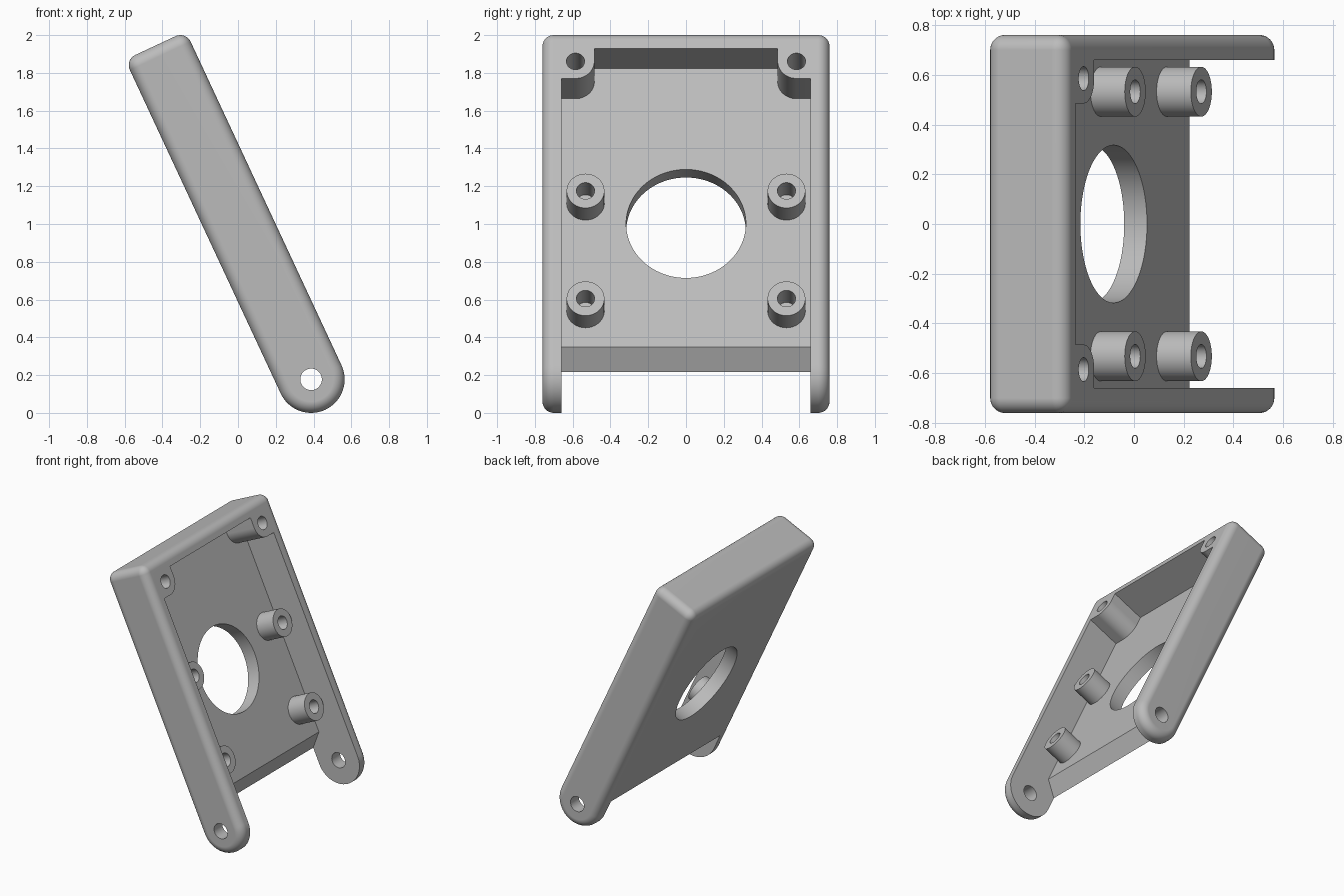
import bpy, bmesh
from math import radians, pi, cos, sin
from mathutils import Matrix, Vector

if "Cube" in bpy.data.objects:
    bpy.data.objects.remove(bpy.data.objects["Cube"])

# Local frame: x = out of the open face, y = width, z = along the arms from the pivot
TILT, PIVOT = radians(-25), (0.387, 0, 0.1775)
R = 0.1775              # half thickness and arm end radius
HALF_W, INNER_W = 0.76, 0.66
TOP, INNER_TOP = 1.95, 1.851
FLOOR = -0.0765         # inner face of the back plate
FLOOR_END = 0.226

grey = bpy.data.materials.new("grey plastic")
grey.use_nodes = True
grey.diffuse_color = (0.5, 0.5, 0.5, 1)
grey.node_tree.nodes["Principled BSDF"].inputs["Base Color"].default_value = (0.5, 0.5, 0.5, 1)


def make_object(name, bm):
    bmesh.ops.recalc_face_normals(bm, faces=bm.faces)
    mesh = bpy.data.meshes.new(name)
    bm.to_mesh(mesh)
    bm.free()
    mesh.materials.append(grey)
    obj = bpy.data.objects.new(name, mesh)
    bpy.context.collection.objects.link(obj)
    return obj


def prism(name, points, direction):
    """Extrude a closed outline along a direction."""
    bm = bmesh.new()
    face = bm.faces.new([bm.verts.new(p) for p in points])
    result = bmesh.ops.extrude_face_region(bm, geom=[face], use_keep_orig=True)
    moved = [g for g in result["geom"] if isinstance(g, bmesh.types.BMVert)]
    bmesh.ops.translate(bm, verts=moved, vec=Vector(direction))
    return make_object(name, bm)


def rod(name, radius, length, centre, axis="X", sides=48):
    bm = bmesh.new()
    turn = Matrix.Rotation(pi / 2, 4, "Y" if axis == "X" else "X")
    bmesh.ops.create_cone(bm, cap_ends=True, segments=sides, radius1=radius, radius2=radius,
                          depth=length, matrix=Matrix.Translation(centre) @ turn)
    return make_object(name, bm)


def arc(cx, cy, radius, start, end, steps):
    angles = [radians(start + (end - start) * i / steps) for i in range(steps + 1)]
    return [(cx + radius * cos(a), cy + radius * sin(a)) for a in angles]


def select(obj):
    bpy.ops.object.select_all(action="DESELECT")
    obj.select_set(True)
    bpy.context.view_layer.objects.active = obj


def cut(obj, cutter):
    select(obj)
    mod = obj.modifiers.new("cut", "BOOLEAN")
    mod.operation, mod.solver, mod.object = "DIFFERENCE", "EXACT", cutter
    bpy.ops.object.modifier_apply(modifier=mod.name)
    bpy.data.objects.remove(cutter)


def finish(obj):
    select(obj)
    bpy.ops.object.shade_smooth_by_angle(angle=radians(30))
    mod = obj.modifiers.new("weighted normals", "WEIGHTED_NORMAL")
    mod.keep_sharp = True
    obj.rotation_euler = (0, TILT, 0)
    obj.location = PIVOT


# Outer body: flat top, round arm ends, every outer edge rounded
outline = arc(0, 0, R, 180, 360, 32) + [(R, TOP), (-R, TOP)]
frame = prism("tray_frame", [(n, -HALF_W, u) for n, u in outline], (0, 2 * HALF_W, 0))
select(frame)
bevel = frame.modifiers.new("round", "BEVEL")
bevel.width, bevel.segments = 0.06, 8
bevel.limit_method, bevel.angle_limit = "ANGLE", radians(40)
bpy.ops.object.modifier_apply(modifier=bevel.name)

# Cavity that leaves rounded bosses in the two upper corners
BOSS_Y, BOSS_U, BOSS_R = 0.585, 1.775, 0.1
half = [(INNER_W, -0.5), (INNER_W, BOSS_U - BOSS_R)]
half += arc(BOSS_Y, BOSS_U, BOSS_R, 270, 180, 12)
half += [(BOSS_Y - BOSS_R, INNER_TOP)]
plan = half + [(-y, u) for y, u in reversed(half)]
cut(frame, prism("cavity_cutter", [(FLOOR, y, u) for y, u in plan], (0.5, 0, 0)))

# Open gap between the arms, with a slanted lower edge on the back plate
gap = [(FLOOR + 0.1, FLOOR_END + 0.1), (FLOOR - 0.3, FLOOR_END - 0.3),
       (FLOOR - 0.3, -0.5), (FLOOR + 0.1, -0.5)]
cut(frame, prism("gap_cutter", [(n, -INNER_W, u) for n, u in gap], (0, 2 * INNER_W, 0)))

# Large opening, pivot hole and boss screw holes
cut(frame, rod("opening_cutter", 0.317, 0.5, (FLOOR, 0, 0.945), sides=96))
cut(frame, rod("pivot_cutter", 0.057, 2, (0, 0, 0), axis="Y"))
for side in (-1, 1):
    cut(frame, rod("screw_cutter", 0.048, 0.5, (FLOOR + 0.25, side * BOSS_Y, BOSS_U)))
finish(frame)

# Four hollow standoffs on the back plate
for side, label in ((-1, "right"), (1, "left")):
    for u, level in ((0.437, "lower"), (1.066, "upper")):
        post = rod(f"{level}_{label}_standoff", 0.1, 0.152, (FLOOR + 0.076, side * 0.532, u))
        cut(post, rod("bore_cutter", 0.048, 0.5, (FLOOR + 0.076, side * 0.532, u)))
        finish(post)
